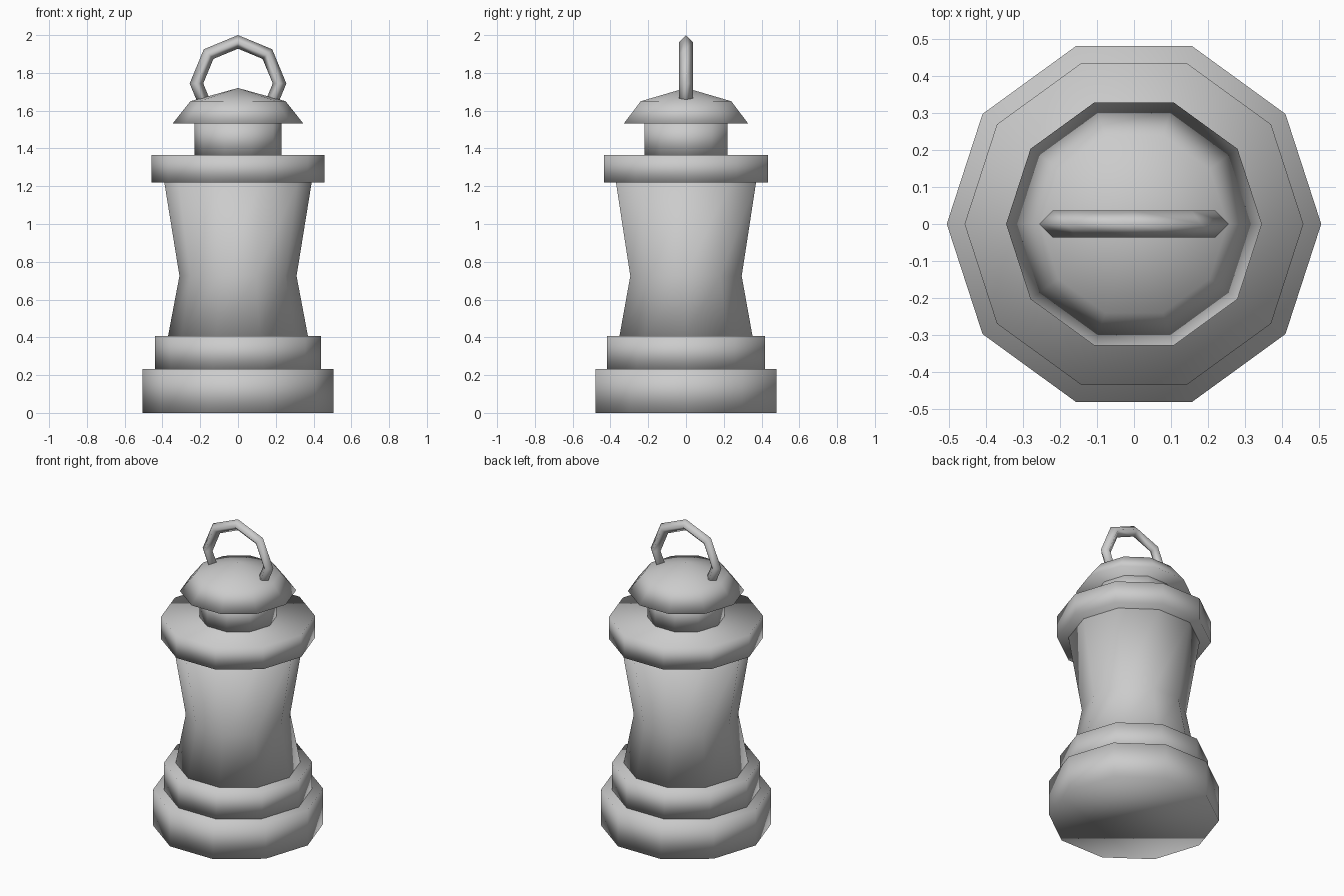
import bpy, bmesh
from math import cos, sin, radians, tau

if "Cube" in bpy.data.objects:
    bpy.data.objects.remove(bpy.data.objects["Cube"])

SIDES = 10


def finish(name, bm):
    bmesh.ops.recalc_face_normals(bm, faces=bm.faces[:])
    for f in bm.faces:
        f.smooth = True
    mesh = bpy.data.meshes.new(name)
    bm.to_mesh(mesh)
    bm.free()
    obj = bpy.data.objects.new(name, mesh)
    bpy.context.collection.objects.link(obj)
    return obj


def bridge(bm, a, b):
    n = len(a)
    for i in range(n):
        bm.faces.new((a[i], a[(i + 1) % n], b[(i + 1) % n], b[i]))


def turned(name, profile, apex=None):
    """Ten-sided turned solid from (radius, height) points, optional peak."""
    bm = bmesh.new()
    rings = [[bm.verts.new((r * cos(tau * i / SIDES), r * sin(tau * i / SIDES), z))
              for i in range(SIDES)] for r, z in profile]
    for a, b in zip(rings, rings[1:]):
        bridge(bm, a, b)
    bm.faces.new(rings[0])
    top = rings[-1]
    if apex is None:
        bm.faces.new(top)
    else:
        tip = bm.verts.new((0, 0, apex))
        for i in range(SIDES):
            bm.faces.new((top[i], top[(i + 1) % SIDES], tip))
    return finish(name, bm)


# Stepped base
turned("base_lower", [(0.505, 0), (0.505, 0.233)])
turned("base_upper", [(0.44, 0.233), (0.44, 0.408)])

# Waisted body and collar
turned("body", [(0.37, 0.408), (0.31, 0.725), (0.39, 1.22)])
turned("collar", [(0.457, 1.22), (0.457, 1.365)])

# Neck and domed cap
turned("neck", [(0.23, 1.365), (0.23, 1.54)])
turned("cap", [(0.345, 1.533), (0.252, 1.65)], apex=1.72)

# Carrying handle: octagonal hoop with a diamond section, ends sunk in the cap
bm = bmesh.new()
hoop = []
for step in range(-1, 6):
    a = radians(45 * step)
    section = []
    for k in range(4):
        r = 0.22 + 0.036 * cos(tau * k / 4)
        y = 0.036 * sin(tau * k / 4)
        section.append(bm.verts.new((r * cos(a), y, 1.744 + r * sin(a))))
    hoop.append(section)
for a, b in zip(hoop, hoop[1:]):
    bridge(bm, a, b)
bm.faces.new(hoop[0])
bm.faces.new(hoop[-1])
finish("handle", bm)
